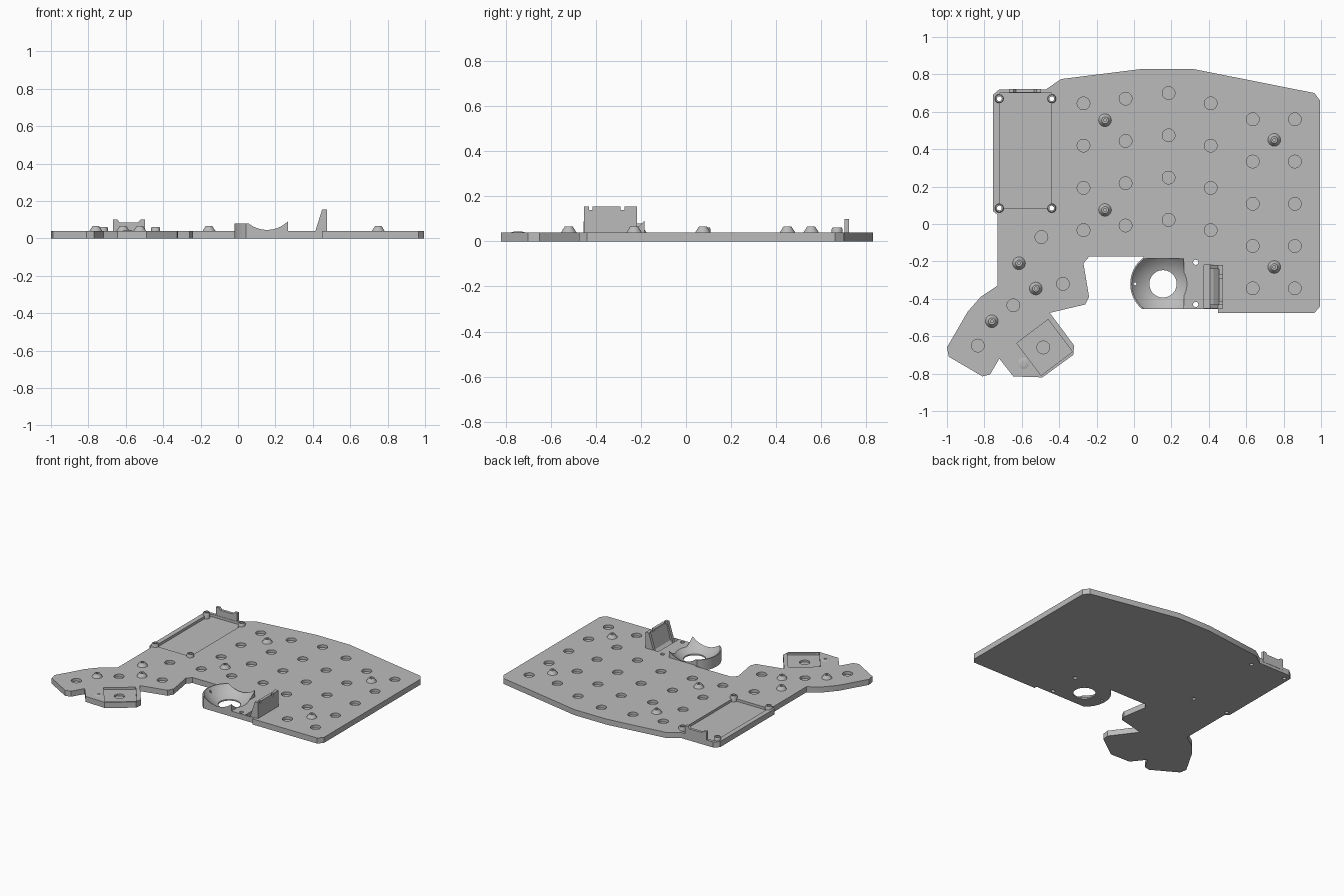
import bpy, bmesh, math
from mathutils import Matrix, Vector

if "Cube" in bpy.data.objects:
    bpy.data.objects.remove(bpy.data.objects["Cube"])

grey = bpy.data.materials.new("grey_plastic")
grey.diffuse_color = (0.50, 0.50, 0.50, 1)
grey.use_nodes = True
grey.node_tree.nodes["Principled BSDF"].inputs["Base Color"].default_value = grey.diffuse_color


def finish(name, bm):
    bmesh.ops.recalc_face_normals(bm, faces=bm.faces)
    me = bpy.data.meshes.new(name)
    bm.to_mesh(me)
    bm.free()
    me.materials.append(grey)
    ob = bpy.data.objects.new(name, me)
    bpy.context.collection.objects.link(ob)
    return ob


def add_prism(bm, pts, a, b, axis="z"):
    """Extrude a closed outline from a to b along z or y."""
    place = (lambda p, h: (p[0], p[1], h)) if axis == "z" else (lambda p, h: (p[0], h, p[1]))
    lo = [bm.verts.new(place(p, a)) for p in pts]
    hi = [bm.verts.new(place(p, b)) for p in pts]
    bm.faces.new(lo)
    bm.faces.new(hi)
    n = len(pts)
    for i in range(n):
        bm.faces.new((lo[i], lo[(i + 1) % n], hi[(i + 1) % n], hi[i]))


def circle(x, y, r, n=32):
    return [(x + r * math.cos(2 * math.pi * i / n), y + r * math.sin(2 * math.pi * i / n)) for i in range(n)]


def rect(x0, y0, x1, y1):
    return [(x0, y0), (x1, y0), (x1, y1), (x0, y1)]


def prisms(name, items, axis="z"):
    bm = bmesh.new()
    for pts, a, b in items:
        add_prism(bm, pts, a, b, axis)
    return finish(name, bm)


def lathe(name, x, y, profile, n=24):
    """Closed profile of (radius, z) turned around a vertical axis."""
    bm = bmesh.new()
    rings = [[bm.verts.new((px, py, z)) for px, py in circle(x, y, r, n)] for r, z in profile]
    for k in range(len(rings)):
        a, b = rings[k], rings[(k + 1) % len(rings)]
        for i in range(n):
            j = (i + 1) % n
            bm.faces.new((a[i], a[j], b[j], b[i]))
    return finish(name, bm)


def cut(target, cutter, op="DIFFERENCE"):
    m = target.modifiers.new("cut", "BOOLEAN")
    m.operation, m.solver, m.object = op, "EXACT", cutter
    bpy.context.view_layer.objects.active = target
    bpy.ops.object.modifier_apply(modifier=m.name)


T = 0.04                       # plate thickness
BX, BY = 0.155, -0.32          # ball socket centre

# Main plate
outline = [(-.755, .69), (-.72, .72), (-.47, .72), (-.39, .775), (.05, .83), (.31, .83),
           (.965, .70), (.995, .66), (.995, -.44), (.965, -.475), (.45, -.475), (.45, -.455),
           (.265, -.455), (.265, -.185), (.05, -.185), (.05, -.175), (-.24, -.175), (-.27, -.21),
           (-.24, -.39), (-.26, -.43), (-.45, -.475), (-.32, -.65), (-.325, -.70), (-.49, -.82),
           (-.645, -.815), (-.72, -.72), (-.77, -.805), (-.81, -.815), (-.99, -.71), (-1, -.66),
           (-.89, -.47), (-.82, -.39), (-.73, -.33), (-.73, .05), (-.755, .07)]
plate = prisms("plate", [(outline, 0, T)])

# Round pockets on a staggered grid
spots = [(-.495, -.07), (-.38, -.32), (-.645, -.435), (-.835, -.65)]
for x, top, count in [(-.27, .645, 4), (-.045, .67, 4), (.185, .70, 4), (.41, .645, 4), (.635, .56, 5), (.86, .56, 5)]:
    spots += [(x, top - .226 * i) for i in range(count)]
round_pockets = [(circle(x, y, .034), .02, .1) for x, y in spots]

# Turned square pocket, with a deeper round one inside
turn = Matrix.Rotation(math.radians(-53), 2)
square = [tuple(turn @ Vector(p) + Vector((-.478, -.66))) for p in rect(-.108, -.105, .108, .105)]

corners = [(x, y) for x in (-.72, -.44) for y in (.085, .67)]
cutters = [
    prisms("pocket_cutter", round_pockets + [(square, .025, .1), (rect(-.72, .085, -.44, .70), .022, .1),
                                             (rect(.375, -.45, .45, -.22), .012, .1)]),
    prisms("hole_cutter", [(circle(x, y, .013, 20), -.1, .2) for x, y in corners]
           + [(circle(.33, y, .014, 20), -.1, .2) for y in (-.205, -.43)]
           + [(circle(-.485, -.66, .034), .012, .1)]),
]
for c in cutters:
    cut(plate, c)

# Ball socket: rounded low wall on the left, taller wall on the right
R = .175
a0 = math.asin(.135 / R)
arc = [math.pi - a0 + 2 * a0 * i / 24 for i in range(25)]
left = [(BX + R * math.cos(a), BY + R * math.sin(a)) for a in arc]
socket = prisms("ball_socket", [(left + [(BX, -.455), (BX, -.185)], 0, .08)])
tall = prisms("socket_right_wall", [(rect(BX, -.455, .266, -.185), 0, .1)])

bm = bmesh.new()
bmesh.ops.create_uvsphere(bm, u_segments=64, v_segments=48, radius=.209,
                          matrix=Matrix.Translation((BX, BY, .205)))
ball = finish("ball_cutter", bm)
bore = prisms("bore_cutter", [(circle(BX, BY, .073, 48), -.1, .2), (circle(.005, BY, .008, 12), -.1, .2)])
cut(socket, tall, "UNION")
for part in (plate, socket):
    for c in (ball, bore):
        cut(part, c)

# Slanted sensor holder: two cheeks, a recessed panel and a notched back wall
cheek = [(.375, .012), (.405, .012), (.45, .155), (.475, .155), (.475, .012)]
panel = [(.405, .012), (.425, .03), (.455, .14), (.475, .14), (.475, .012)]
holder = prisms("sensor_holder_cheeks", [(cheek, -.452, -.43), (cheek, -.24, -.218)], "y")
prisms("sensor_holder_panel", [(panel, -.43, -.24)], "y")
prisms("sensor_holder_back", [(rect(.455, .03, .475, .155), -.415, -.29),
                              (rect(.455, .03, .475, .155), -.272, -.24)], "y")

# Connector tab behind the tray
tab = [(-.668, .02), (-.668, .10), (-.645, .10), (-.632, .085), (-.535, .085),
       (-.522, .10), (-.498, .10), (-.498, .02)]
prisms("connector_tab", [(tab, .702, .722)], "y")

# Tray corner posts and cone studs
for x, y in corners:
    lathe("tray_post", x, y, [(.024, 0.002), (.024, .055), (.02, .062), (.013, .062), (.013, 0.002)])
for x, y in [(-.155, .555), (-.155, .075), (.75, .45), (.75, -.23), (-.615, -.21), (-.525, -.345), (-.76, -.52)]:
    lathe("stud", x, y, [(.034, .035), (.034, T), (.018, .065), (.008, .065), (.008, .035)])
lathe("low_stud", -.59, -.745, [(.03, .02), (.03, T), (.016, .044), (.008, .044), (.008, .02)])

for c in cutters + [ball, bore, tall]:
    bpy.data.objects.remove(c)
for ob in bpy.context.scene.objects:
    ob.select_set(True)
bpy.context.view_layer.objects.active = plate
bpy.ops.object.shade_smooth_by_angle(angle=math.radians(30))
